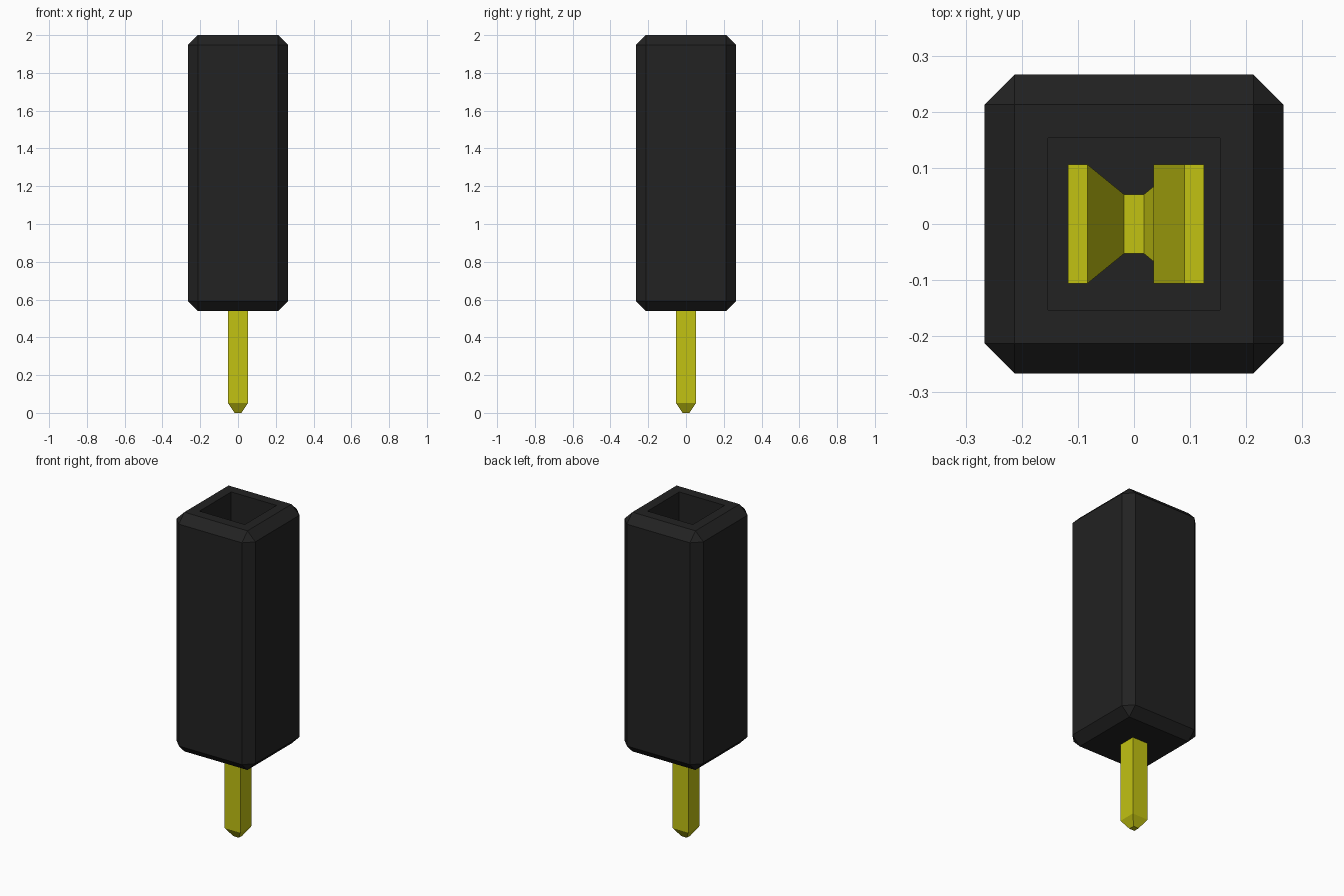
import bpy
import bmesh

cube = bpy.data.objects.get("Cube")
if cube:
    bpy.data.objects.remove(cube, do_unlink=True)


def material(name, rgb):
    mat = bpy.data.materials.new(name)
    mat.use_nodes = True
    mat.diffuse_color = (*rgb, 1)
    mat.node_tree.nodes["Principled BSDF"].inputs["Base Color"].default_value = (*rgb, 1)
    return mat


black = material("black plastic", (0.016, 0.016, 0.016))
gold = material("yellow metal", (0.54, 0.54, 0.006))


def finish(name, bm, mat):
    bmesh.ops.recalc_face_normals(bm, faces=bm.faces[:])
    mesh = bpy.data.meshes.new(name)
    bm.to_mesh(mesh)
    bm.free()
    mesh.materials.append(mat)
    obj = bpy.data.objects.new(name, mesh)
    bpy.context.collection.objects.link(obj)
    return obj


def lofted(name, sections, mat):
    """Stack of rectangles (x0, x1, half depth, z) joined into a closed solid."""
    bm = bmesh.new()
    rings = [[bm.verts.new((x, y, z)) for x, y in
              ((x0, -hy), (x1, -hy), (x1, hy), (x0, hy))]
             for x0, x1, hy, z in sections]
    for a, b in zip(rings, rings[1:]):
        for i in range(4):
            j = (i + 1) % 4
            bm.faces.new((a[i], a[j], b[j], b[i]))
    bm.faces.new(rings[0][::-1])
    bm.faces.new(rings[-1])
    return finish(name, bm, mat)


HALF, CHAMFER, HOLE = 0.266, 0.053, 0.128
BOTTOM, TOP, FLOOR = 0.54, 2.0, 0.68

# Chamfered housing with a square socket sunk into its top
bm = bmesh.new()
bmesh.ops.create_cube(bm, size=1)
for v in bm.verts:
    v.co.x *= 2 * HALF
    v.co.y *= 2 * HALF
    v.co.z = v.co.z * (TOP - BOTTOM) + (TOP + BOTTOM) / 2
bmesh.ops.bevel(bm, geom=bm.edges[:], offset=CHAMFER, segments=1,
                affect='EDGES', profile=0.5)
bm.normal_update()
top = max(bm.faces, key=lambda f: f.calc_center_median().z)
bmesh.ops.inset_region(bm, faces=[top], thickness=HALF - CHAMFER - HOLE)
walls = bmesh.ops.extrude_face_region(bm, geom=[top])
for v in walls["geom"]:
    if isinstance(v, bmesh.types.BMVert):
        v.co.z = FLOOR
if top.is_valid:
    bmesh.ops.delete(bm, geom=[top], context='FACES_ONLY')
finish("housing", bm, black)

# Square pin with a pointed tip, running up through the socket floor
PIN, T, LEAF = 0.053, 0.035, 0.106
FORK, SPREAD = 0.80, 0.95
lofted("pin", [(-0.018, 0.018, 0.018, 0), (-PIN, PIN, PIN, 0.053),
               (-PIN, PIN, PIN, FORK)], gold)

# Straight contact leaf
lofted("right_contact_leaf", [(x, x + T, hy, z) for x, hy, z in
       ((-PIN, PIN, FORK), (-0.118, LEAF, SPREAD), (-0.118, LEAF, 1.6))], gold)

# Sprung contact leaf: pinched inward, then flared at the mouth
lofted("left_contact_leaf", [(x, x + T, hy, z) for x, hy, z in
       ((0.018, PIN, FORK), (0.083, LEAF, SPREAD),
        (0.035, LEAF, 1.42), (0.09, LEAF, 1.6))], gold)
